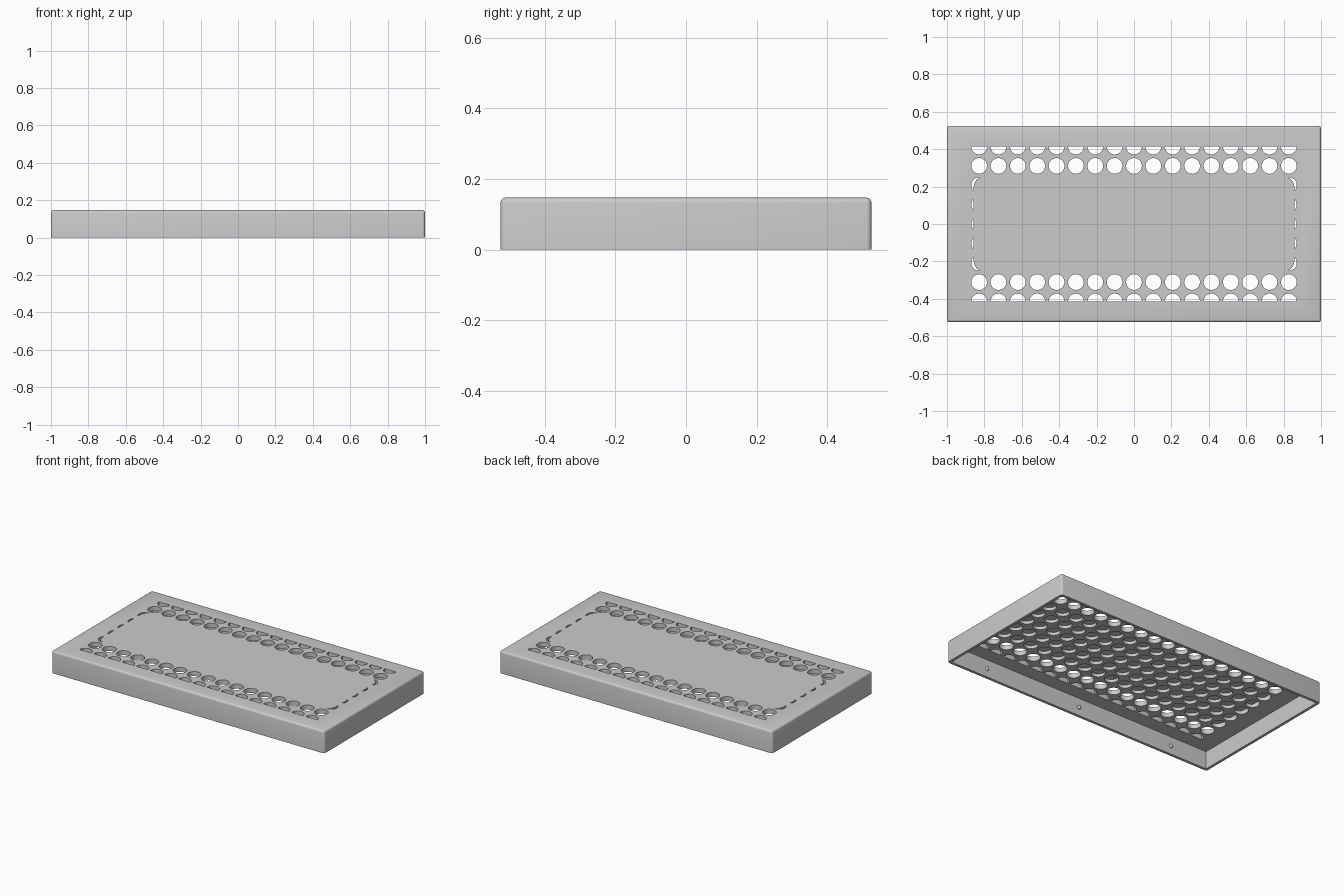
import bpy, bmesh
from math import cos, sin, pi

old = bpy.data.objects.get("Cube")
if old:
    bpy.data.objects.remove(old, do_unlink=True)

LENGTH, WIDTH, HEIGHT = 2.0, 1.05, 0.147
WALL, FLOOR = 0.018, 0.117        # side thickness, underside of the top plate
CAP = 0.137                       # top of the blind holes
PITCH, RADIUS = 0.1035, 0.042

grey = bpy.data.materials.new("light_grey")
grey.use_nodes = True
colour = (0.6, 0.6, 0.6, 1)
grey.diffuse_color = colour
grey.node_tree.nodes["Principled BSDF"].inputs["Base Color"].default_value = colour


def make_object(name, bm):
    bmesh.ops.recalc_face_normals(bm, faces=bm.faces)
    mesh = bpy.data.meshes.new(name)
    bm.to_mesh(mesh)
    bm.free()
    obj = bpy.data.objects.new(name, mesh)
    obj.data.materials.append(grey)
    bpy.context.collection.objects.link(obj)
    return obj


def prism(bm, outline, z0, z1):
    low = [bm.verts.new((x, y, z0)) for x, y in outline]
    high = [bm.verts.new((x, y, z1)) for x, y in outline]
    bm.faces.new(low[::-1])
    bm.faces.new(high)
    for i in range(len(low)):
        j = (i + 1) % len(low)
        bm.faces.new((low[i], low[j], high[j], high[i]))


def arc(cx, cy, r, start, sweep, steps):
    return [(cx + r * cos(start + sweep * i / steps),
             cy + r * sin(start + sweep * i / steps)) for i in range(steps + 1)]


def circle(cx, cy):
    return arc(cx, cy, RADIUS, 0, 2 * pi, 32)[:-1]


def rectangle(hx, hy):
    return [(-hx, -hy), (hx, -hy), (hx, hy), (-hx, hy)]


def rounded_rectangle(hx, hy, r):
    points = []
    for i, (sx, sy) in enumerate(((1, 1), (-1, 1), (-1, -1), (1, -1))):
        points += arc(sx * (hx - r), sy * (hy - r), r, i * pi / 2, pi / 2, 8)
    return points


def subtract(target, cutter):
    cutter.hide_render = True
    mod = target.modifiers.new("cut", 'BOOLEAN')
    mod.operation, mod.solver, mod.object = 'DIFFERENCE', 'EXACT', cutter
    bpy.context.view_layer.objects.active = target
    bpy.ops.object.modifier_apply(modifier=mod.name)
    bpy.data.objects.remove(cutter, do_unlink=True)


# Outer shell with rounded top and corner edges
bm = bmesh.new()
prism(bm, rectangle(LENGTH / 2, WIDTH / 2), 0, HEIGHT)
edges = [e for e in bm.edges if any(v.co.z > 0.01 for v in e.verts)]
bmesh.ops.bevel(bm, geom=edges, offset=0.014, segments=4, profile=0.5, affect='EDGES')
shell = make_object("tray_shell", bm)

# Hollow underside
bm = bmesh.new()
prism(bm, rectangle(LENGTH / 2 - WALL, WIDTH / 2 - WALL), -0.1, FLOOR)
subtract(shell, make_object("cavity_cutter", bm))

# Open rows along the long sides: full holes, then half holes
bm = bmesh.new()
for col in range(-8, 9):
    x = col * PITCH
    for side in (-1, 1):
        prism(bm, circle(x, side * 3 * PITCH), 0.08, 0.2)
        start = pi if side > 0 else 0
        prism(bm, arc(x, side * 4 * PITCH, RADIUS, start, pi, 16), 0.08, 0.2)
subtract(shell, make_object("open_hole_cutter", bm))

# Slivers of the end holes that show beyond the central panel
bm = bmesh.new()
for row in range(-2, 3):
    for side in (-1, 1):
        prism(bm, circle(side * 8 * PITCH, row * PITCH), 0.1, 0.2)
slivers = make_object("sliver_cutter", bm)
bm = bmesh.new()
prism(bm, rounded_rectangle(0.857, 0.25, 0.05), CAP, 0.3)
subtract(slivers, make_object("panel_cutter", bm))
subtract(shell, slivers)

# Remaining central holes are closed at the top
bm = bmesh.new()
for row in range(-2, 3):
    for col in range(-7, 8):
        prism(bm, circle(col * PITCH, row * PITCH), 0.08, CAP)
subtract(shell, make_object("blind_hole_cutter", bm))

# Small studs inside the long walls
bm = bmesh.new()
for side in (-1, 1):
    for x in (-0.71, 0, 0.71):
        ball = bmesh.ops.create_uvsphere(bm, u_segments=16, v_segments=8, radius=0.013)
        bmesh.ops.translate(bm, verts=ball["verts"],
                            vec=(x, side * (WIDTH / 2 - WALL), 0.055))
studs = make_object("retaining_studs", bm)

# Smooth curved surfaces, keep rims crisp
for obj in (shell, studs):
    bpy.ops.object.select_all(action='DESELECT')
    obj.select_set(True)
    bpy.context.view_layer.objects.active = obj
    bpy.ops.object.shade_smooth_by_angle(angle=pi / 6)
